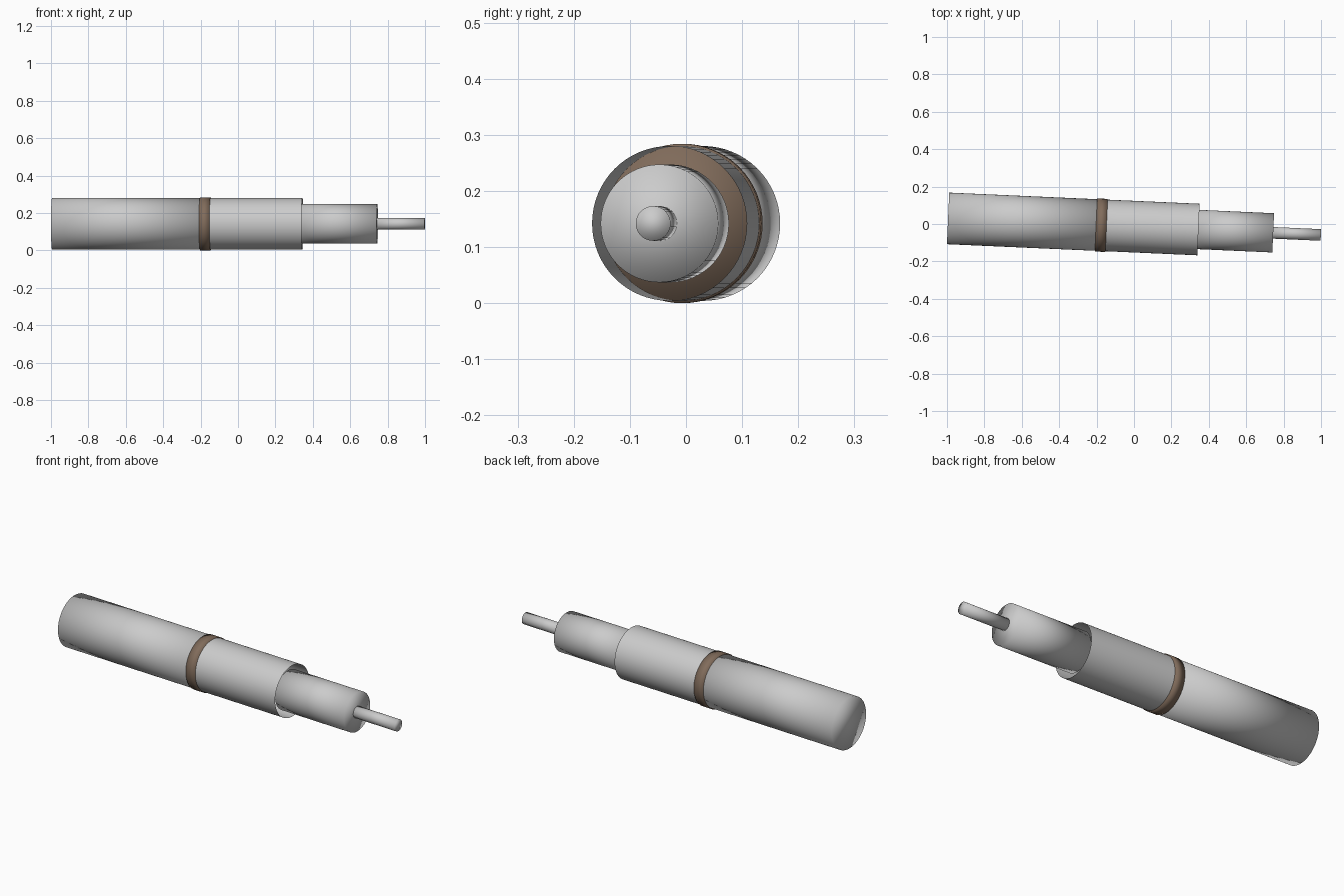
import bpy, bmesh, math
from mathutils import Matrix, Vector

if "Cube" in bpy.data.objects:
    bpy.data.objects.remove(bpy.data.objects["Cube"])

# Shared axis: runs along x with a slight turn about z
ANGLE = math.atan(-0.0444)
PLACE = (Matrix.Translation(Vector((0, -0.0142, 0.142)))
         @ Matrix.Rotation(ANGLE, 4, 'Z'))


def tube(name, start, end, radius, capped=True, color=None, sides=64):
    """Cylinder along the shared axis between two distances."""
    bm = bmesh.new()
    bmesh.ops.create_cone(bm, cap_ends=capped, segments=sides,
                          radius1=radius, radius2=radius, depth=end - start)
    local = (Matrix.Translation(Vector(((start + end) / 2, 0, 0)))
             @ Matrix.Rotation(math.pi / 2, 4, 'Y'))
    bmesh.ops.transform(bm, matrix=PLACE @ local, verts=bm.verts)
    for f in bm.faces:
        f.smooth = True          # soft shading also runs over the end caps
    mesh = bpy.data.meshes.new(name)
    bm.to_mesh(mesh)
    bm.free()
    obj = bpy.data.objects.new(name, mesh)
    bpy.context.collection.objects.link(obj)
    if color:
        mat = bpy.data.materials.new(name + "_colour")
        mat.diffuse_color = color
        mat.use_nodes = True
        mat.node_tree.nodes["Principled BSDF"].inputs["Base Color"].default_value = mat.diffuse_color
        mesh.materials.append(mat)
    return obj


# Main barrel, closed at the rear
tube("rear_barrel", -0.995, -0.19, 0.138)
# Coloured band around the joint
tube("band", -0.203, -0.147, 0.142, color=(0.22, 0.15, 0.105, 1))
# Thin open sleeve in front of the band
tube("front_sleeve", -0.16, 0.345, 0.138, capped=False)
# Narrower nose emerging from the sleeve
tube("nose", 0.32, 0.745, 0.105)
# Thin pin at the tip
tube("tip_pin", 0.73, 1.0, 0.031, sides=32)
